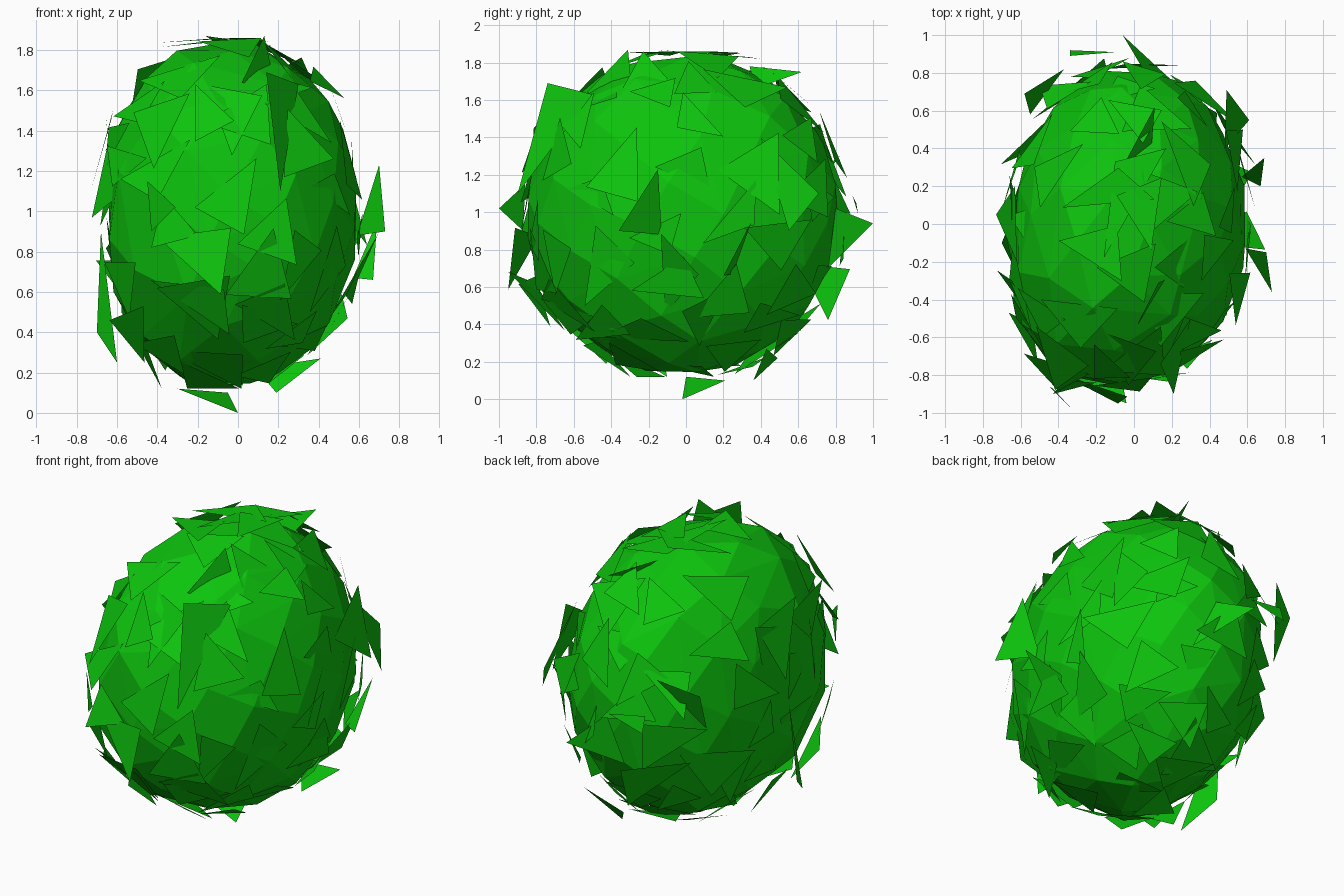
import bpy, bmesh, math, random
from mathutils import Vector, Matrix

if "Cube" in bpy.data.objects:
    bpy.data.objects.remove(bpy.data.objects["Cube"])

random.seed(5)
RADII = Vector((0.61, 0.82, 0.84))
CENTRE = Vector((-0.015, -0.005, 0.99))

green = bpy.data.materials.new("leaf_green")
green.diffuse_color = (0.004, 0.55, 0.004, 1)
green.use_nodes = True
green.node_tree.nodes["Principled BSDF"].inputs["Base Color"].default_value = green.diffuse_color


def finish(bm, name):
    mesh = bpy.data.meshes.new(name)
    bm.to_mesh(mesh)
    bm.free()
    mesh.materials.append(green)
    obj = bpy.data.objects.new(name, mesh)
    bpy.context.collection.objects.link(obj)
    return obj


def spiral(count, jitter):
    """Evenly spread, slightly shaken directions over a sphere."""
    for i in range(count):
        z = 1 - 2 * (i + 0.5) / count
        a = i * math.pi * (3 - math.sqrt(5))
        r = math.sqrt(1 - z * z)
        shake = Vector([random.uniform(-jitter, jitter) for _ in range(3)])
        yield (Vector((r * math.cos(a), r * math.sin(a), z)) + shake).normalized()


def surface(d):
    """Bush shape: an ellipsoid that is fuller at its front left corner."""
    left, front = max(0, -d.x), max(0, -d.y)
    d = d * (1 + 0.3 * left * front + 0.12 * left * abs(d.z))
    return Vector([max(-1.01, min(1.01, c)) * r for c, r in zip(d, RADII)])


def add_leaf(bm, points):
    bm.faces.new([bm.verts.new(p) for p in points])


# Faceted core of the bush
bm = bmesh.new()
for d in spiral(85, 0.05):
    bm.verts.new(CENTRE + surface(d) * 1.015)
bmesh.ops.convex_hull(bm, input=bm.verts)
bmesh.ops.recalc_face_normals(bm, faces=bm.faces)
finish(bm, "bush_core")

# Leaves that stick out of the outline
outer = [
    (0, -.02, 0, -.3, 0, .12, -.05, .21, .1),
    (.19, .36, .1, .09, .49, .22, .41, .43, .27),
    (-.06, 1, .94, .06, .8, 1.02, .2, .76, .7),
    (-.34, .92, .99, -.1, .91, 1.05, -.34, .89, 1.09),
    (-.31, -1, 1.02, -.45, -.86, 1.15, -.43, -.87, .9),
    (-.43, -.9, .82, -.37, -.83, 1.08, -.2, -.84, .88),
    (.21, -.9, 1.1, .14, -.74, 1.69, .3, -.5, 1.63),
    (.13, -.31, 1.87, .02, -.53, 1.64, .2, -.28, 1.55),
    (-.16, -.18, 1.87, .17, .4, 1.82, -.1, .33, 1.83),
    (.11, .62, 1.75, -.04, .34, 1.78, .09, .37, 1.66),
    (.73, -.36, .9, .7, -.15, 1.23, .59, -.13, .88),
    (.69, .35, .95, .67, .2, .66, .57, .25, .67),
    (-.7, -.1, .4, -.6, -.3, .25, -.68, -.05, .9),
    (-.73, .05, 1.1, -.62, -.2, 1.5, -.63, .2, 1.45),
    (-.58, .69, 1.2, -.37, .82, 1.3, -.55, .58, .95),
    (.49, .71, 1.1, .61, .55, .9, .48, .4, 1.4),
]
bm = bmesh.new()
for leaf in outer:
    add_leaf(bm, [Vector(leaf[i:i + 3]) for i in (0, 3, 6)])
finish(bm, "outer_leaves")

# Scattered triangular leaves around the core, each tilted a little
bm = bmesh.new()
LIMIT = Vector((0.71, 0.95, 0.87))
for d in spiral(90, 0.15):
    pos = surface(d) * random.uniform(0.99, 1.07)
    normal = Vector([c / r for c, r in zip(d, RADII)]).normalized()
    axis = Vector([random.gauss(0, 1) for _ in range(3)]).normalized()
    tilt = Matrix.Rotation(random.uniform(-0.4, 0.4), 3, axis)
    basis = tilt @ normal.to_track_quat('Z', 'Y').to_matrix()
    spin = random.uniform(0, math.tau)
    points = []
    for k in range(3):
        a = spin + k * math.tau / 3 + random.uniform(-0.5, 0.5)
        p = pos + basis @ (Vector((math.cos(a), math.sin(a), 0)) * random.uniform(0.12, 0.27))
        points.append(CENTRE + Vector([max(-m, min(m, c)) for c, m in zip(p, LIMIT)]))
    add_leaf(bm, points)
finish(bm, "scattered_leaves")
